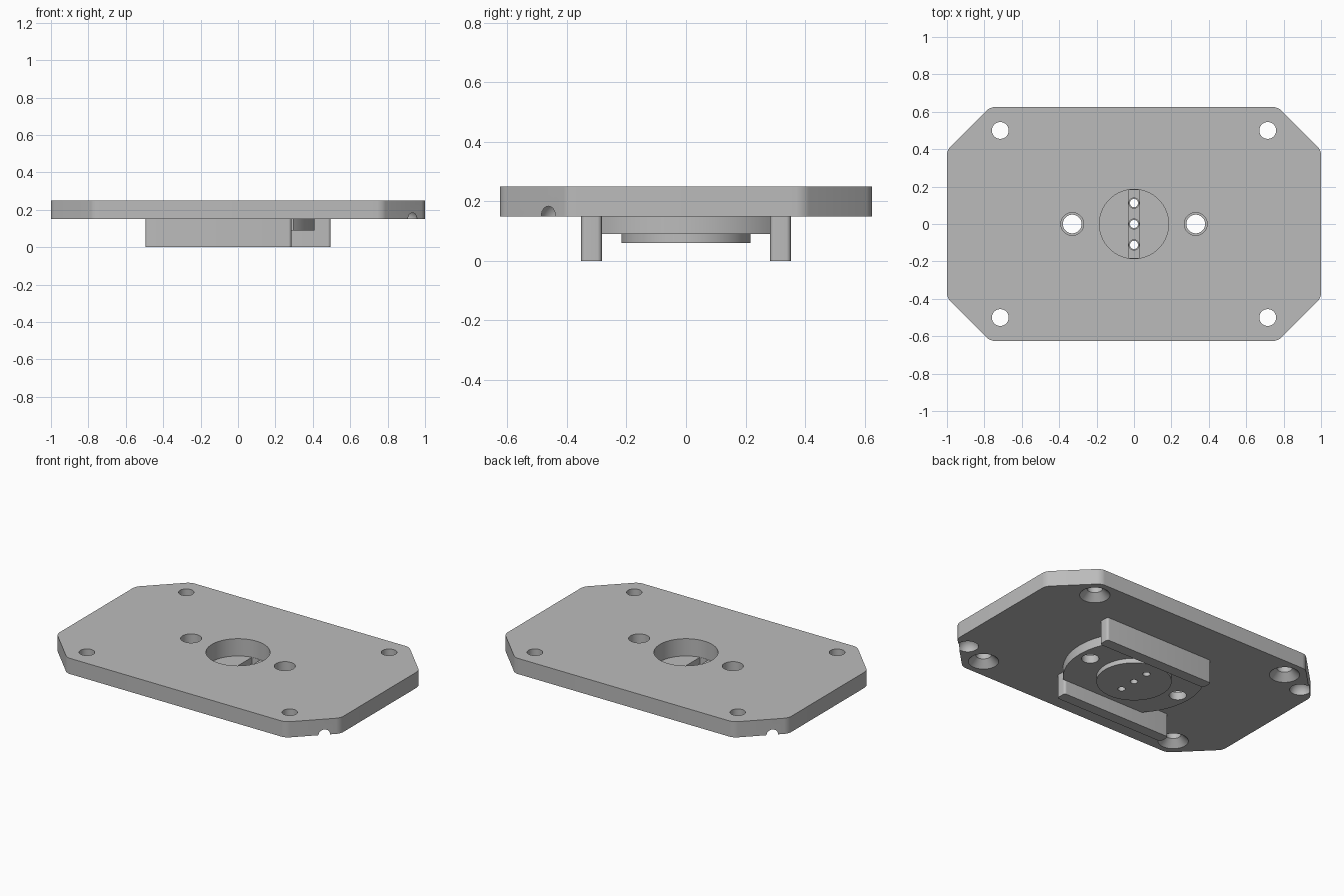
import bpy, bmesh, math
from mathutils import Matrix

cube = bpy.data.objects.get("Cube")
if cube:
    bpy.data.objects.remove(cube, do_unlink=True)

grey = bpy.data.materials.new("machined grey")
grey.use_nodes = True
COLOUR = (0.5, 0.5, 0.5, 1)
grey.diffuse_color = COLOUR
grey.node_tree.nodes["Principled BSDF"].inputs["Base Color"].default_value = COLOUR


def finish(bm, name):
    bmesh.ops.recalc_face_normals(bm, faces=bm.faces)
    mesh = bpy.data.meshes.new(name)
    bm.to_mesh(mesh)
    bm.free()
    mesh.materials.append(grey)
    obj = bpy.data.objects.new(name, mesh)
    bpy.context.collection.objects.link(obj)
    return obj


def prism(name, outline, z0, z1, fillet=0):
    """Extrude an outline upward and optionally round its upright edges."""
    bm = bmesh.new()
    base = bm.faces.new([bm.verts.new((x, y, z0)) for x, y in outline])
    ext = bmesh.ops.extrude_face_region(bm, geom=[base])
    for v in ext["geom"]:
        if isinstance(v, bmesh.types.BMVert):
            v.co.z = z1
    if fillet:
        upright = [e for e in bm.edges if abs(e.verts[0].co.z - e.verts[1].co.z) > 0.001]
        bmesh.ops.bevel(bm, geom=upright, offset=fillet, segments=6,
                        profile=0.5, affect='EDGES')
    return finish(bm, name)


def box(name, x0, x1, y0, y1, z0, z1, fillet=0):
    return prism(name, [(x0, y0), (x1, y0), (x1, y1), (x0, y1)], z0, z1, fillet)


def lathe(name, profile, x=0, y=0, n=48):
    """Closed solid turned from (radius, height) points."""
    bm = bmesh.new()
    rings = [[bm.verts.new((x + r * math.cos(i * math.tau / n),
                            y + r * math.sin(i * math.tau / n), z))
              for i in range(n)] for r, z in profile]
    for a, b in zip(rings, rings[1:]):
        for i in range(n):
            j = (i + 1) % n
            bm.faces.new((a[i], a[j], b[j], b[i]))
    bm.faces.new(rings[0])
    bm.faces.new(rings[-1])
    return finish(bm, name)


def cut(obj, cutters):
    for c in cutters:
        mod = obj.modifiers.new("cut", 'BOOLEAN')
        mod.operation, mod.solver, mod.object = 'DIFFERENCE', 'EXACT', c
    deps = bpy.context.evaluated_depsgraph_get()
    mesh = bpy.data.meshes.new_from_object(obj.evaluated_get(deps))
    obj.modifiers.clear()
    obj.data = mesh


BOTTOM, TOP = 0.15, 0.25

# Plate with chamfered, softened corners
corners = [(1, 0.395), (0.77, 0.625)]
outline = (corners + [(-x, y) for x, y in corners[::-1]]
           + [(-x, -y) for x, y in corners] + [(x, -y) for x, y in corners[::-1]])
plate = prism("mounting_plate", outline, BOTTOM, TOP, 0.025)

# Locating disc with flats where it meets the rails
R, FLAT = 0.41, 0.284
limit = math.asin(FLAT / R)
arc = [limit * (i / 16 - 1) for i in range(33)]
disc = prism("locating_disc", [(s * R * math.cos(a), s * R * math.sin(a))
                               for s in (1, -1) for a in arc], 0.09, BOTTOM)
boss = lathe("centre_boss", [(0.217, 0.06), (0.217, 0.09)], n=64)

# Staggered rails
back_rail = box("back_rail", -0.285, 0.495, 0.283, 0.352, 0, BOTTOM, 0.015)
front_rail = box("front_rail", -0.495, 0.285, -0.352, -0.283, 0, BOTTOM, 0.015)

# Centre recess, slot and screw holes
centre = [lathe("recess_cutter", [(0.185, 0.14), (0.185, 0.3)], n=64),
          box("slot_cutter", -0.03, 0.03, -0.183, 0.183, 0.1, 0.2)]
for y in (-0.112, 0, 0.112):
    centre.append(lathe("screw_cutter", [(0.022, 0), (0.022, 0.085),
                                         (0.027, 0.085), (0.027, 0.2)], 0, y, 32))

# Stepped side holes
side = [lathe("side_cutter", [(0.05, 0), (0.05, 0.14), (0.061, 0.14), (0.061, 0.3)], x)
        for x in (-0.33, 0.33)]

# Countersunk corner holes
corner = [lathe("corner_cutter", [(0.098, 0.14), (0.045, 0.193), (0.045, 0.3)], x, y)
          for x in (-0.715, 0.715) for y in (-0.5, 0.5)]

# Round dimples breaking through two opposite chamfers
dimples = []
for s in (1, -1):
    bm = bmesh.new()
    bmesh.ops.create_uvsphere(bm, u_segments=32, v_segments=17, radius=0.062,
                              matrix=Matrix.Translation((s * 0.896, -s * 0.426, BOTTOM)))
    dimples.append(finish(bm, "dimple_cutter"))

cut(plate, centre[:1] + side + corner + dimples)
cut(disc, centre + side)
cut(boss, centre[2:])
for c in centre + side + corner + dimples:
    bpy.data.objects.remove(c, do_unlink=True)

# Smooth rounded walls, keep edges crisp
bpy.ops.object.select_all(action='DESELECT')
for obj in (plate, disc, boss, back_rail, front_rail):
    obj.select_set(True)
bpy.context.view_layer.objects.active = plate
bpy.ops.object.shade_smooth_by_angle(angle=math.radians(30))
